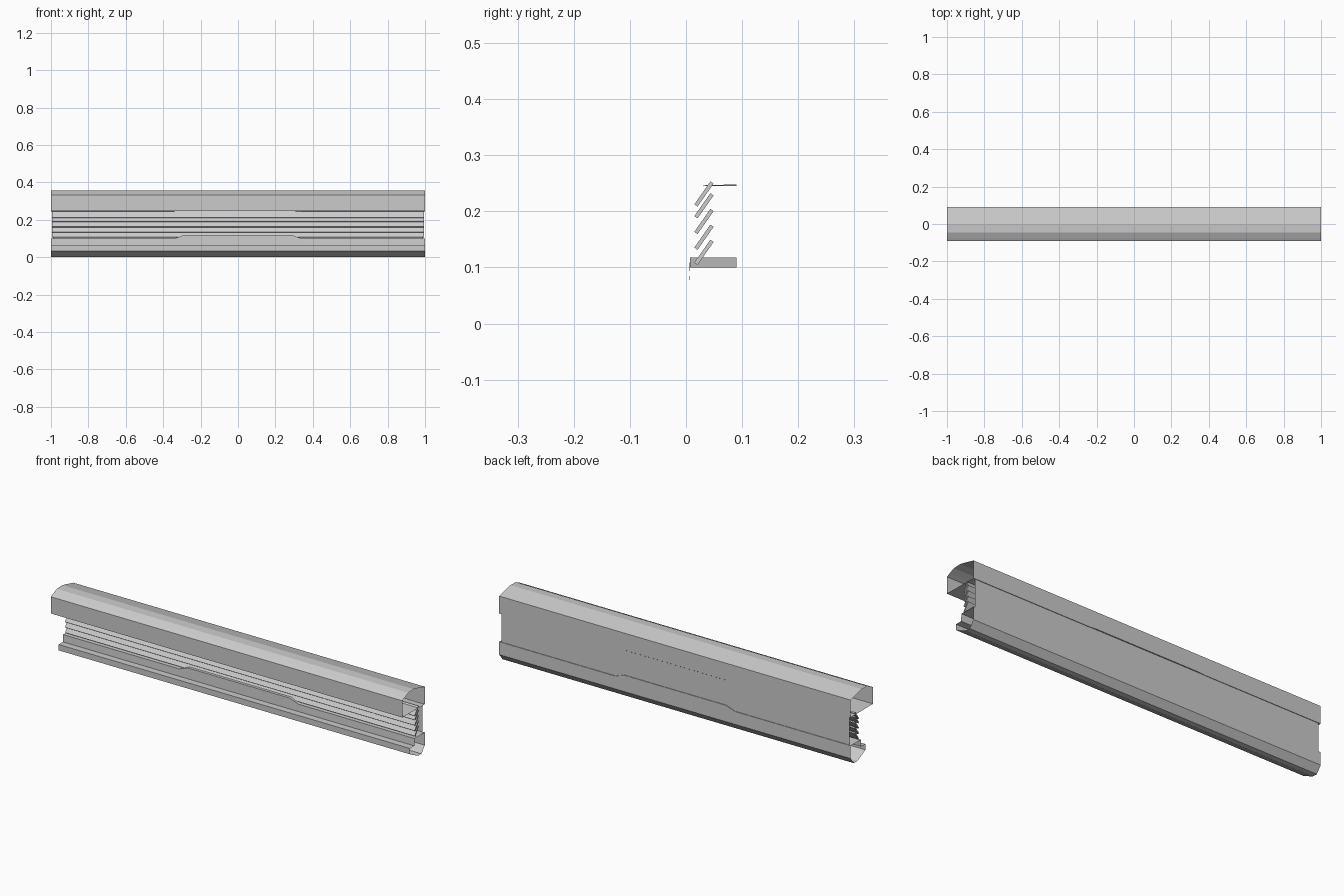
import bpy, bmesh, math

if "Cube" in bpy.data.objects:
    bpy.data.objects.remove(bpy.data.objects["Cube"])


def loft(name, stations, profile, closed=True):
    """Skin a cross-section (y, z) along x; profile(t) has t = 0 at ends, 1 mid."""
    bm = bmesh.new()
    rings = [[bm.verts.new((x, y, z)) for y, z in profile(t)] for x, t in stations]
    n = len(rings[0])
    for a, b in zip(rings, rings[1:]):
        for i in range(n if closed else n - 1):
            j = (i + 1) % n
            bm.faces.new((a[i], a[j], b[j], b[i]))
    bmesh.ops.recalc_face_normals(bm, faces=bm.faces)
    mesh = bpy.data.meshes.new(name)
    bm.to_mesh(mesh)
    bm.free()
    obj = bpy.data.objects.new(name, mesh)
    bpy.context.collection.objects.link(obj)
    return obj


# upper hollow beam with chamfered nose, open at both ends
def upper(t):
    shelf = 0.245 + 0.003 * t
    return [(0.0, 0.357), (-0.045, 0.355), (-0.075, 0.341), (-0.092, 0.332),
            (-0.092, 0.258), (-0.092, 0.246), (0.007, 0.246), (0.09, shelf),
            (0.09, 0.335)]


# lower hollow beam whose ledge steps up in the middle
def lower(t):
    ledge = 0.10 + 0.018 * t
    return [(0.09, ledge), (0.007, ledge), (0.005, 0.063), (-0.03, 0.063),
            (-0.03, 0.033), (0.0, 0.018), (0.035, 0.001), (0.063, 0.0),
            (0.09, 0.034)]


steps = [(-1, 0), (-0.34, 0), (-0.29, 1), (0.29, 1), (0.34, 0), (1, 0)]
loft("upper_beam", steps, upper)
loft("lower_beam", steps, lower)

# thin panel closing the back of the louvre opening
loft("back_panel", [(-0.99, 0), (0.99, 0)],
     lambda t: [(0.087, 0.10), (0.087, 0.246)], closed=False)

# five tilted louvre slats
tilt = math.radians(55)
for k, zc in enumerate((0.127, 0.154, 0.182, 0.21, 0.231)):
    bpy.ops.mesh.primitive_cube_add(size=1, location=(0, 0.032, zc),
                                    rotation=(tilt, 0, 0))
    slat = bpy.context.object
    slat.name = f"louvre_slat_{k + 1}"
    slat.scale = (1.99, 0.05, 0.007)
